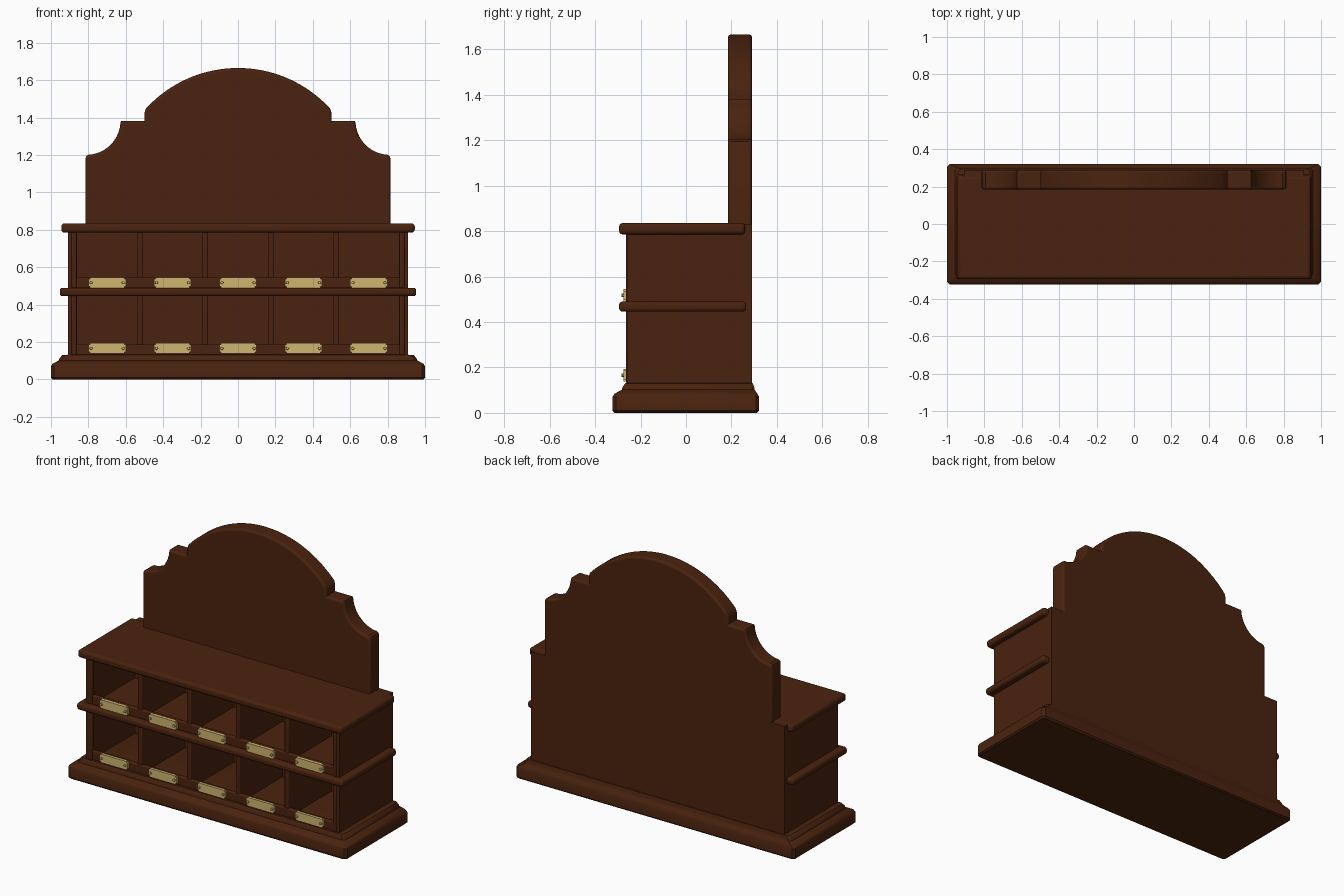
import bpy, bmesh, math

if "Cube" in bpy.data.objects:
    bpy.data.objects.remove(bpy.data.objects["Cube"])


def material(name, rgb):
    m = bpy.data.materials.new(name)
    m.diffuse_color = (*rgb, 1)
    m.use_nodes = True
    m.node_tree.nodes["Principled BSDF"].inputs["Base Color"].default_value = m.diffuse_color
    return m


WOOD = material("dark_brown_wood", (0.068, 0.0165, 0.0045))
BRASS = material("brass", (0.62, 0.46, 0.16))


def finish(name, bm, mat, bevel=0.0, segments=3):
    bmesh.ops.recalc_face_normals(bm, faces=bm.faces[:])
    me = bpy.data.meshes.new(name)
    bm.to_mesh(me)
    bm.free()
    ob = bpy.data.objects.new(name, me)
    bpy.context.collection.objects.link(ob)
    me.materials.append(mat)
    if bevel:
        b = ob.modifiers.new("bevel", 'BEVEL')
        b.width, b.segments = bevel, segments
        b.limit_method = 'ANGLE'
        b.angle_limit = math.radians(40)
    bpy.ops.object.select_all(action='DESELECT')
    ob.select_set(True)
    bpy.context.view_layer.objects.active = ob
    bpy.ops.object.shade_smooth_by_angle(angle=math.radians(35))
    return ob


def box(name, x0, x1, y0, y1, z0, z1, bevel=0.0, mat=WOOD):
    bm = bmesh.new()
    bmesh.ops.create_cube(bm, size=1)
    for v in bm.verts:
        v.co = ((x0 + x1) / 2 + v.co.x * (x1 - x0),
                (y0 + y1) / 2 + v.co.y * (y1 - y0),
                (z0 + z1) / 2 + v.co.z * (z1 - z0))
    return finish(name, bm, mat, bevel)


def extrude_outline(name, pts, y0, y1, mat, bevel=0.0, segments=3):
    """Extrude an x-z outline along y."""
    bm = bmesh.new()
    face = bm.faces.new([bm.verts.new((x, y0, z)) for x, z in pts])
    ext = bmesh.ops.extrude_face_region(bm, geom=[face])
    for v in ext["geom"]:
        if isinstance(v, bmesh.types.BMVert):
            v.co.y = y1
    return finish(name, bm, mat, bevel, segments)


# Moulded plinth: stacked rectangular rings with clipped corners (x, front, back, z)
rings = [(0.99, -0.315, 0.312, 0.0), (1.0, -0.323, 0.322, 0.01),
         (1.0, -0.323, 0.322, 0.07), (0.992, -0.315, 0.314, 0.084),
         (0.965, -0.29, 0.305, 0.098), (0.958, -0.282, 0.302, 0.102),
         (0.955, -0.28, 0.30, 0.112), (0.94, -0.268, 0.294, 0.13),
         (0.91, -0.26, 0.29, 0.132)]
bm = bmesh.new()
loops, c = [], 0.015
for x, f, b, z in rings:
    pts = [(-x + c, f), (x - c, f), (x, f + c), (x, b - c),
           (x - c, b), (-x + c, b), (-x, b - c), (-x, f + c)]
    loops.append([bm.verts.new((px, py, z)) for px, py in pts])
for a, b in zip(loops, loops[1:]):
    for i in range(8):
        bm.faces.new((a[i], a[(i + 1) % 8], b[(i + 1) % 8], b[i]))
bm.faces.new(loops[0])
bm.faces.new(loops[-1])
finish("plinth", bm, WOOD)

# Cabinet carcass
for s, side in ((-1, "left"), (1, "right")):
    xs = sorted((s * 0.868, s * 0.908))
    box(side + "_side_panel", *xs, -0.26, 0.2, 0.125, 0.80)
box("back_panel", -0.908, 0.908, 0.187, 0.29, 0.125, 0.832)
box("middle_shelf", -0.953, 0.953, -0.295, 0.265, 0.445, 0.49, 0.016)
box("top_slab", -0.945, 0.945, -0.295, 0.26, 0.785, 0.835, 0.017)

# Shaped backboard: right half outline from shoulder to crown, then mirrored
half = [(0.815, 0.80), (0.815, 1.18), (0.81, 1.195), (0.795, 1.204)]
cx, cz, r = 0.81, 1.383, 0.182
for i in range(11):
    a = math.radians(262 - 78 * i / 10)
    half.append((cx + r * math.cos(a), cz + r * math.sin(a)))
half += [(0.625, 1.381), (0.5, 1.381), (0.5, 1.425)]
R = 0.667
a0 = math.asin(0.492 / R)
half += [(R * math.sin(a0 * (1 - i / 20)), 1.665 - R + R * math.cos(a0 * (1 - i / 20)))
         for i in range(21)]
outline = half + [(-x, z) for x, z in reversed(half[:-1])]
board = extrude_outline("backboard", outline, 0.185, 0.29, WOOD)
# round only the front and back rims of the board
bm = bmesh.new()
bm.from_mesh(board.data)
rim = [e for e in bm.edges
       if abs(e.verts[0].co.y - e.verts[1].co.y) < 1e-5
       and max(v.co.z for v in e.verts) > 0.81]
bmesh.ops.bevel(bm, geom=rim, offset=0.024, segments=4, profile=0.5,
                affect='EDGES', clamp_overlap=True)
bm.to_mesh(board.data)
bm.free()
bpy.ops.object.shade_smooth_by_angle(angle=math.radians(35))

# Two rows of five pigeonholes: dividers, beads, lips and brass label plates
for row, (z0, z1) in (("lower", (0.13, 0.45)), ("upper", (0.488, 0.79))):
    for i in range(4):
        x = -0.525 + 0.35 * i
        box(f"{row}_divider_{i + 1}", x - 0.015, x + 0.015, -0.255, 0.19, z0, z1, 0.006)
    for s in (-1, 1):
        xs = sorted((s * 0.862, s * 0.89))
        box(f"{row}_corner_bead", *xs, -0.265, -0.235, z0, z1, 0.008)
    box(f"{row}_front_lip", -0.88, 0.88, -0.258, -0.23, z0, z0 + 0.058, 0.006)
    for i in range(5):
        x, zc = -0.70 + 0.35 * i, (0.166 if row == "lower" else 0.517)
        w, h, n = 0.1, 0.028, 0.008
        pts = [(w - n, -h), (w - n, -h + n), (w, -h + n), (w, h - n),
               (w - n, h - n), (w - n, h)]
        pts += [(-px, pz) for px, pz in reversed(pts)]
        extrude_outline(f"{row}_label_plate_{i + 1}",
                        [(x + px, zc + pz) for px, pz in pts], -0.274, -0.256, BRASS)
        for s in (-1, 1):
            circ = [(x + s * 0.086 + 0.008 * math.cos(k * math.pi / 5),
                     zc + 0.008 * math.sin(k * math.pi / 5)) for k in range(10)]
            extrude_outline(f"{row}_plate_screw", circ, -0.284, -0.27, BRASS, 0.002, 2)
